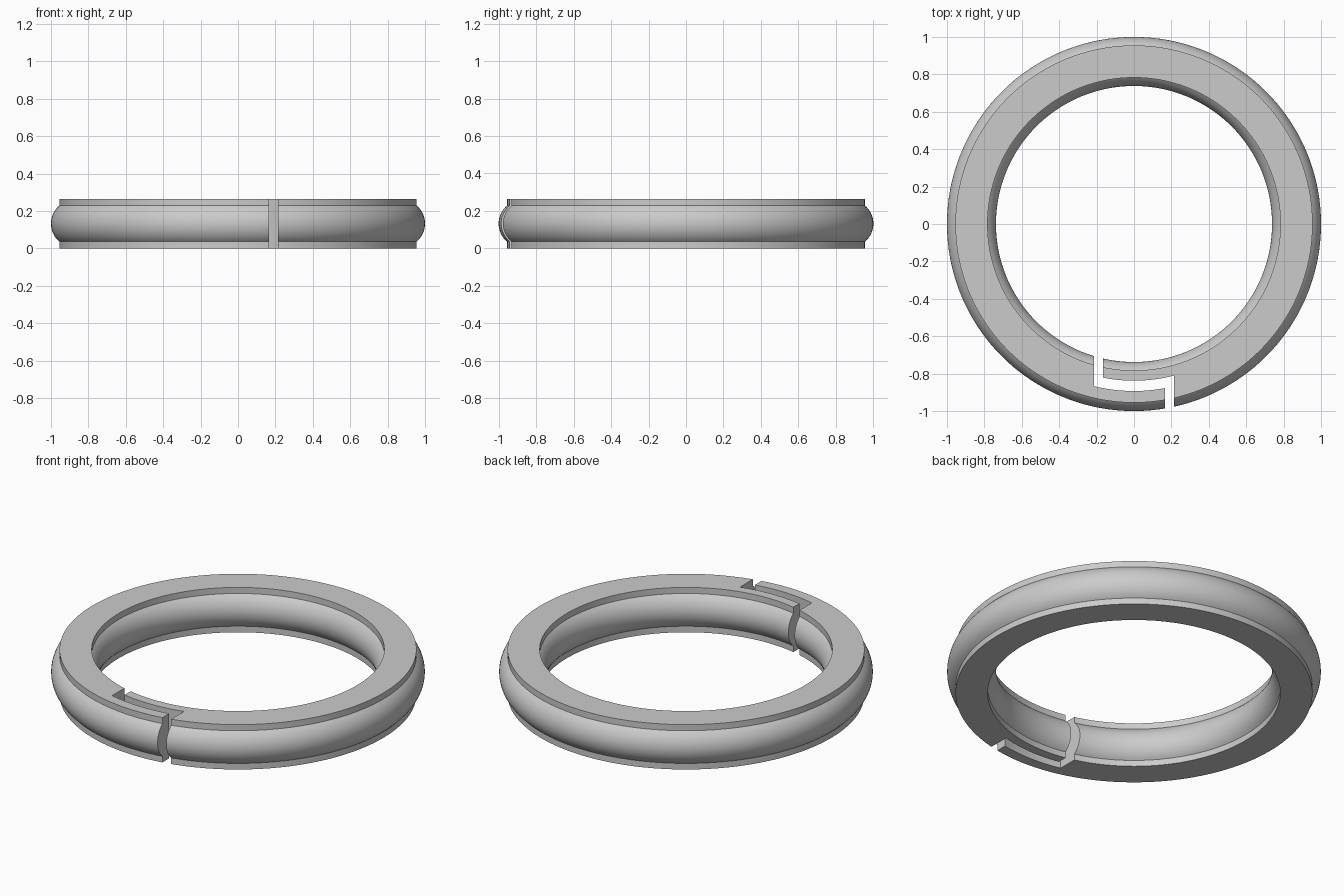
import bpy, bmesh
from math import sin, cos, asin, sqrt, pi, radians

cube = bpy.data.objects.get("Cube")
if cube:
    bpy.data.objects.remove(cube)

HEIGHT, LIP = 0.265, 0.036          # ring height, plain band above and below the bulge
INNER, OUTER, BULGE = 0.783, 0.955, 0.045
SEGMENTS, ARC_STEPS = 180, 16
SLOT_IN, SLOT_OUT = 0.838, 0.893    # radii of the curved slot
NEAR, FAR = 0.165, 0.215            # x limits of the straight slots

grey = bpy.data.materials.new("light grey")
grey.use_nodes = True
colour = (0.6, 0.6, 0.6, 1)
grey.diffuse_color = colour
grey.node_tree.nodes["Principled BSDF"].inputs["Base Color"].default_value = colour


def make_object(name, bm):
    bmesh.ops.recalc_face_normals(bm, faces=bm.faces)
    mesh = bpy.data.meshes.new(name)
    bm.to_mesh(mesh)
    bm.free()
    mesh.materials.append(grey)
    obj = bpy.data.objects.new(name, mesh)
    bpy.context.collection.objects.link(obj)
    return obj


def bulged_side(radius, sign):
    """Side profile from bottom to top with a circular bulge between two bands."""
    half = HEIGHT / 2 - LIP
    r = (half ** 2 + BULGE ** 2) / (2 * BULGE)
    spread = asin(half / r)
    pts = [(radius, 0)]
    for i in range(ARC_STEPS + 1):
        a = spread * (2 * i / ARC_STEPS - 1)
        pts.append((radius + sign * (r * cos(a) - r + BULGE), HEIGHT / 2 + r * sin(a)))
    return pts + [(radius, HEIGHT)]


# Ring body: closed profile revolved about z
profile = bulged_side(OUTER, 1) + bulged_side(INNER, -1)[::-1]
bm = bmesh.new()
loops = []
for s in range(SEGMENTS):
    a = 2 * pi * s / SEGMENTS
    loops.append([bm.verts.new((r * cos(a), r * sin(a), z)) for r, z in profile])
for s in range(SEGMENTS):
    here, there = loops[s], loops[(s + 1) % SEGMENTS]
    for i in range(len(profile)):
        j = (i + 1) % len(profile)
        bm.faces.new((here[i], there[i], there[j], here[j]))
ring = make_object("split_ring", bm)


# Stepped slot: two straight cuts joined by a curved one
def front_arc(radius, x0, x1, steps=16):
    a0, a1 = asin(x0 / radius), asin(x1 / radius)
    angles = [a0 + (a1 - a0) * i / steps for i in range(steps + 1)]
    return [(radius * sin(a), -radius * cos(a)) for a in angles]


outline = [(-FAR, -0.6)] + front_arc(SLOT_OUT, -FAR, NEAR) + [(NEAR, -1.1), (FAR, -1.1)]
outline += front_arc(SLOT_IN, FAR, -NEAR) + [(-NEAR, -0.6)]
bm = bmesh.new()
face = bm.faces.new([bm.verts.new((x, y, -0.1)) for x, y in outline])
top = bmesh.ops.extrude_face_region(bm, geom=[face])["geom"]
bmesh.ops.translate(bm, vec=(0, 0, HEIGHT + 0.2),
                    verts=[v for v in top if isinstance(v, bmesh.types.BMVert)])
cutter = make_object("slot_cutter", bm)
cutter.hide_render = True

cut = ring.modifiers.new("slot", 'BOOLEAN')
cut.operation = 'DIFFERENCE'
cut.solver = 'EXACT'
cut.object = cutter

bpy.ops.object.select_all(action='DESELECT')
ring.select_set(True)
bpy.context.view_layer.objects.active = ring
bpy.ops.object.modifier_apply(modifier=cut.name)
bpy.data.objects.remove(cutter)
bpy.ops.object.shade_smooth_by_angle(angle=radians(25))
